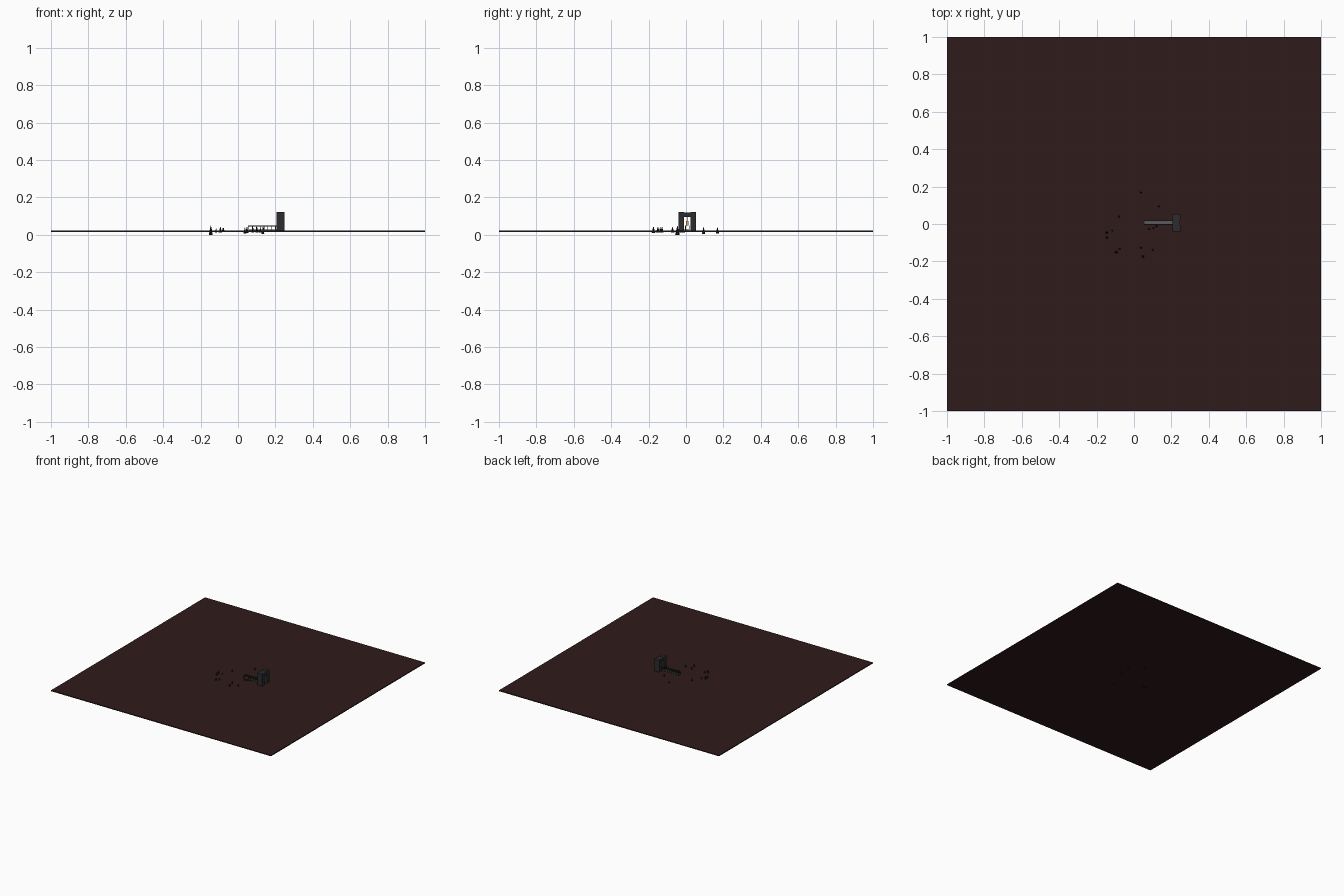
import bpy

def mat(name, c):
    m = bpy.data.materials.new(name)
    m.diffuse_color = (*c, 1)
    return m

EARTH = mat("earth", (0.028, 0.011, 0.010))
STONE = mat("stone", (0.025, 0.025, 0.028))
DECK = mat("deck", (0.10, 0.10, 0.11))
ROCK = mat("rock", (0.012, 0.009, 0.010))
GLOW = mat("glow", (0.8, 0.35, 0.08))

def box(name, x, y, z, m):
    # each axis is given as (min, max)
    bpy.ops.mesh.primitive_cube_add(size=1, location=[(a + b) / 2 for a, b in (x, y, z)])
    o = bpy.context.object
    o.name = name
    o.scale = [b - a for a, b in (x, y, z)]
    o.data.materials.append(m)
    return o

def spike(name, x, y, z0, z1, r):
    bpy.ops.mesh.primitive_cone_add(vertices=6, radius1=r, depth=z1 - z0,
                                    location=(x, y, (z0 + z1) / 2))
    o = bpy.context.object
    o.name = name
    o.data.materials.append(ROCK)

# ground slab
TOP = 0.022
box("ground", (-1, 1), (-1, 1), (0.015, TOP), EARTH)

# gate: two pillars, lintel, hanging lantern
CY = 0.007
for s, n in ((-1, "left"), (1, "right")):
    y = sorted((CY + s * 0.017, CY + s * 0.047))
    box("gate_pillar_" + n, (0.205, 0.248), y, (0.016, 0.121), STONE)
box("gate_lintel", (0.207, 0.246), (CY - 0.018, CY + 0.018), (0.096, 0.119), STONE)
box("lantern", (0.22, 0.232), (CY - 0.007, CY + 0.007), (0.05, 0.075), GLOW)
box("lantern_chain", (0.225, 0.227), (CY - 0.001, CY + 0.001), (0.075, 0.097), STONE)

# bridge: deck, rails and posts
box("bridge_deck", (0.055, 0.207), (CY - 0.009, CY + 0.009), (0.023, 0.029), DECK)
for s, n in ((-1, "left"), (1, "right")):
    y = CY + s * 0.010
    box("bridge_rail_" + n, (0.053, 0.207), (y - 0.002, y + 0.002), (0.044, 0.049), STONE)
    for i in range(8):
        x = 0.057 + i * 0.0205
        box(f"bridge_post_{n}_{i}", (x - 0.002, x + 0.002), (y - 0.002, y + 0.002),
            (0.018, 0.046), STONE)

# scattered rock spikes: x, y, base, tip, radius
spikes = [
    (0.037, 0.168, 0.008, 0.043, 0.009), (0.133, 0.094, 0.005, 0.046, 0.009),
    (-0.08, 0.04, 0.015, 0.042, 0.008), (-0.117, -0.035, 0.013, 0.037, 0.007),
    (-0.146, -0.046, 0.0, 0.052, 0.012), (-0.144, -0.072, 0.012, 0.045, 0.010),
    (-0.094, -0.15, 0.012, 0.045, 0.011), (-0.077, -0.132, 0.015, 0.04, 0.007),
    (0.037, -0.127, 0.012, 0.042, 0.008), (0.048, -0.174, 0.010, 0.047, 0.010),
    (0.1, -0.138, 0.012, 0.042, 0.008), (0.08, -0.026, 0.012, 0.042, 0.008),
    (0.103, -0.022, 0.012, 0.040, 0.007), (0.12, -0.012, 0.012, 0.042, 0.008),
]
for i, s in enumerate(spikes):
    spike(f"rock_spike_{i}", *s)
